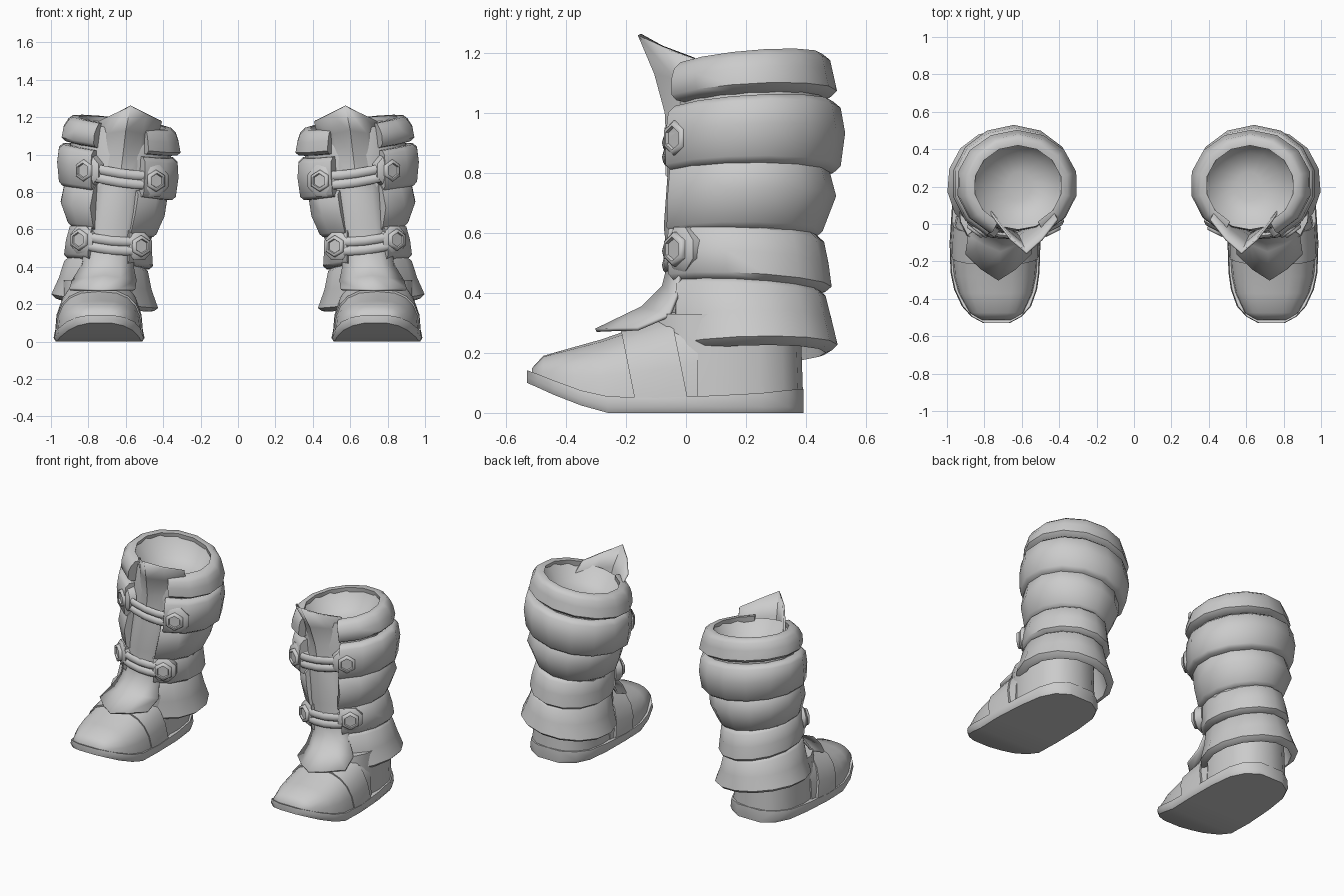
import bpy, bmesh, math
from mathutils import Vector

if "Cube" in bpy.data.objects:
    bpy.data.objects.remove(bpy.data.objects["Cube"])

LEAN = 0.13  # sideways tilt of the bands


def loft(name, rows, wrap=True, caps=True, thick=0):
    """Skin rows of points, then mirror to make the pair."""
    bm = bmesh.new()
    grid = [[bm.verts.new(p) for p in row] for row in rows]
    n = len(grid[0])
    for a, b in zip(grid, grid[1:]):
        for i in range(n if wrap else n - 1):
            j = (i + 1) % n
            bm.faces.new((a[i], a[j], b[j], b[i]))
    if wrap and caps:
        bm.faces.new(grid[0])
        bm.faces.new(grid[-1])
    bmesh.ops.recalc_face_normals(bm, faces=bm.faces)
    me = bpy.data.meshes.new(name)
    bm.to_mesh(me)
    bm.free()
    ob = bpy.data.objects.new(name, me)
    bpy.context.collection.objects.link(ob)
    if thick:
        so = ob.modifiers.new("thickness", 'SOLIDIFY')
        so.thickness, so.offset = thick, 0
    ob.modifiers.new("pair", 'MIRROR').use_mirror_merge = False
    return ob


def ring_point(ring, t, inset=0, dz=0):
    x0, x1, y0, y1, z, sy = ring
    cx, cy = (x0 + x1) / 2, (y0 + y1) / 2
    x = cx + ((x1 - x0) / 2 - inset) * math.sin(t)
    y = cy - ((y1 - y0) / 2 - inset) * math.cos(t)
    return Vector((x, y, z + dz + LEAN * (x - cx) + sy * (y - cy)))


def band(name, top, mid, bottom, opening, thick=0.06):
    """Padded cuff, open at the front."""
    a = math.radians(opening)
    rows = []
    for i in range(13):
        t = a + (2 * math.pi - 2 * a) * i / 12
        rows.append([ring_point(top, t, thick), ring_point(top, t, 0.025),
                     ring_point(top, t, 0, -0.022), ring_point(mid, t),
                     ring_point(bottom, t, 0, 0.01), ring_point(bottom, t, 0.02, -.008),
                     ring_point(bottom, t, thick, -.015)])
    return loft(name, rows)


# Leg cuffs: rings are x0, x1, y0, y1, z, slope in y
band("top_cuff", (.325, .915, -.07, .48, 1.172, .09), (.31, .94, -.08, .49, 1.11, .07),
     (.30, .95, -.08, .503, 1.045, .06), 27)
band("upper_strap_cuff", (.315, .965, -.09, .515, 1.02, .06), (.31, .975, -.10, .53, .92, .04),
     (.325, .965, -.10, .515, .805, .02), 26)
band("shin_cuff", (.37, .935, -.08, .475, .83, .03), (.385, .955, -.09, .50, .71, .04),
     (.43, .915, -.09, .455, .595, 0), 25)
band("lower_strap_cuff", (.46, .905, -.09, .46, .605, -.05), (.455, .925, -.095, .475, .51, -.05),
     (.45, .935, -.09, .485, .425, -.05), 27)
band("ankle_skirt", (.48, .93, -.08, .465, .425, -.05), (.46, .96, -.085, .485, .31, 0),
     (.425, 1.0, -.085, .505, .208, .03), 34, 0.04)

# Inner shaft behind the cuffs, dished at the top
shaft = [(.55, .68, .12, .28, 1.03, .05), (.45, .79, .04, .38, 1.06, .06),
         (.375, .865, -.03, .43, 1.155, .09), (.35, .89, -.035, .46, 1.08, .07),
         (.37, .90, -.04, .46, .95, .05), (.42, .89, -.04, .43, .7, 0),
         (.49, .89, -.04, .43, .5, 0), (.53, .92, -.05, .41, .32, 0)]
loft("inner_shaft", [[ring_point(r, 2 * math.pi * i / 16) for i in range(16)] for r in shaft])

# Heel counter
heel = [(.525, .95, -.14, .39, .05), (.53, .945, -.14, .385, .2), (.53, .94, -.12, .38, .33)]
rows = []
for x0, x1, y0, y1, z in heel:
    row = []
    for i in range(16):
        t = 2 * math.pi * i / 16
        s, c = math.sin(t), math.cos(t)
        row.append(((x0 + x1) / 2 + (x1 - x0) / 2 * math.copysign(abs(s) ** .8, s),
                    (y0 + y1) / 2 - (y1 - y0) / 2 * math.copysign(abs(c) ** .8, c), z))
    rows.append(row)
loft("heel_counter", rows)


def arch(y, cx, hw, zb, zt, grow=0, shear=0):
    """Half-round foot section, flat underneath."""
    row = []
    for i in range(11):
        t = math.pi * i / 10
        c, s = math.cos(t), math.sin(t)
        z = zb + (zt + grow - zb) * s ** .8
        row.append((cx + (hw + grow) * math.copysign(abs(c) ** .75, c), y + shear * (zt - z), z))
    return row


# Foot upper: y, centre x, half width, base z, top z
foot = [(-.512, .735, .085, .12, .15), (-.475, .735, .145, .105, .19), (-.37, .74, .198, .065, .22),
        (-.28, .743, .22, .045, .245), (-.18, .743, .228, .04, .28), (-.08, .743, .224, .04, .32),
        (.04, .74, .212, .04, .37)]
loft("foot_upper", [arch(*s) for s in foot])

# Wrap over the instep
wrap = [(-.215, .743, .222, .04, .268), (-.14, .743, .224, .04, .292), (-.05, .742, .218, .04, .325)]
loft("instep_wrap", [arch(*s, grow=.012, shear=.2) for s in wrap])

# Sole with raised toe
sole = [(-.53, .735, .07, .10, .142), (-.495, .735, .135, .085, .13), (-.44, .735, .185, .06, .108),
        (-.35, .74, .222, .025, .075), (-.26, .743, .238, 0, .055), (-.1, .743, .243, 0, .05),
        (.1, .738, .235, 0, .058), (.25, .735, .215, 0, .066), (.34, .735, .17, 0, .076),
        (.392, .735, .09, 0, .08)]
loft("sole", [[(cx - w + .012, y, zb), (cx - w, y, zb + .02), (cx - w + .006, y, zt),
               (cx + w - .006, y, zt), (cx + w, y, zb + .02), (cx + w - .012, y, zb)]
              for y, cx, w, zb, zt in sole])

# Tongue: centre x, half width, y, z, edge shift in y, edge shift in z
tongue = [(.575, .165, -.155, 1.26, .18, -.08), (.60, .17, -.10, 1.13, .17, -.03),
          (.615, .165, -.065, 1.0, .13, 0), (.64, .15, -.055, .8, .06, 0),
          (.665, .14, -.068, .62, .05, 0), (.685, .13, -.055, .5, .04, 0),
          (.70, .14, -.075, .42, .05, -.02), (.715, .17, -.145, .35, .09, -.025),
          (.725, .175, -.30, .275, .14, .005)]
loft("tongue", [[(cx + w * u, y + dy * abs(u) ** 1.3, z + dz * abs(u)) for u in (-1, -.5, 0, .5, 1)]
                for cx, w, y, z, dy, dz in tongue], wrap=False, thick=.012)


def disc(name, pos, normal, sides, steps):
    """Stacked polygon rings (radius, height) facing along normal."""
    n = Vector(normal).normalized()
    u = n.cross(Vector((0, 0, 1))).normalized()
    v = u.cross(n)
    loft(name, [[Vector(pos) + n * h + (u * math.cos(t) + v * math.sin(t)) * r
                 for t in [2 * math.pi * (i + .5) / sides for i in range(sides)]]
                for r, h in steps])


def tube(name, path, r):
    """Strap bar along a path."""
    loft(name, [[(x, y - r * .6 * math.cos(t), z + r * math.sin(t))
                 for t in [math.pi * i / 4 for i in range(8)]] for x, y, z in path])


# Buckles and the paired bars joining them
for label, inner, outer, fy, size in (
        ("upper", (.445, -.025, .86), (.815, -.025, .915), -.065, .09),
        ("lower", (.525, -.03, .51), (.84, -.025, .545), -.065, .08)):
    for side, p, n in (("inner", inner, (-.45, -.9, 0)), ("outer", outer, (.6, -.8, 0))):
        disc(f"{label}_{side}_tab", p, n, 8, [(size, -.05), (size, -.005), (size - .02, .01)])
        disc(f"{label}_{side}_buckle", p, n, 6,
             [(.058, 0), (.058, .02), (.05, .028), (.04, .028), (.036, .018)])
    a, b = Vector(inner), Vector(outer)
    for name, dz in (("top", .024), ("bottom", -.024)):
        path = []
        for f in (.12, .28, .5, .72, .88):
            p = a.lerp(b, f)
            p.y += (fy - p.y) * math.sin(math.pi * f) ** .6
            p.z += dz - .012 * math.sin(math.pi * f)
            path.append(p)
        tube(f"{label}_{name}_bar", path, .025)

# Smooth shading with crisp edges
for ob in bpy.context.collection.objects:
    ob.select_set(True)
    bpy.context.view_layer.objects.active = ob
bpy.ops.object.shade_smooth_by_angle(angle=math.radians(50))
